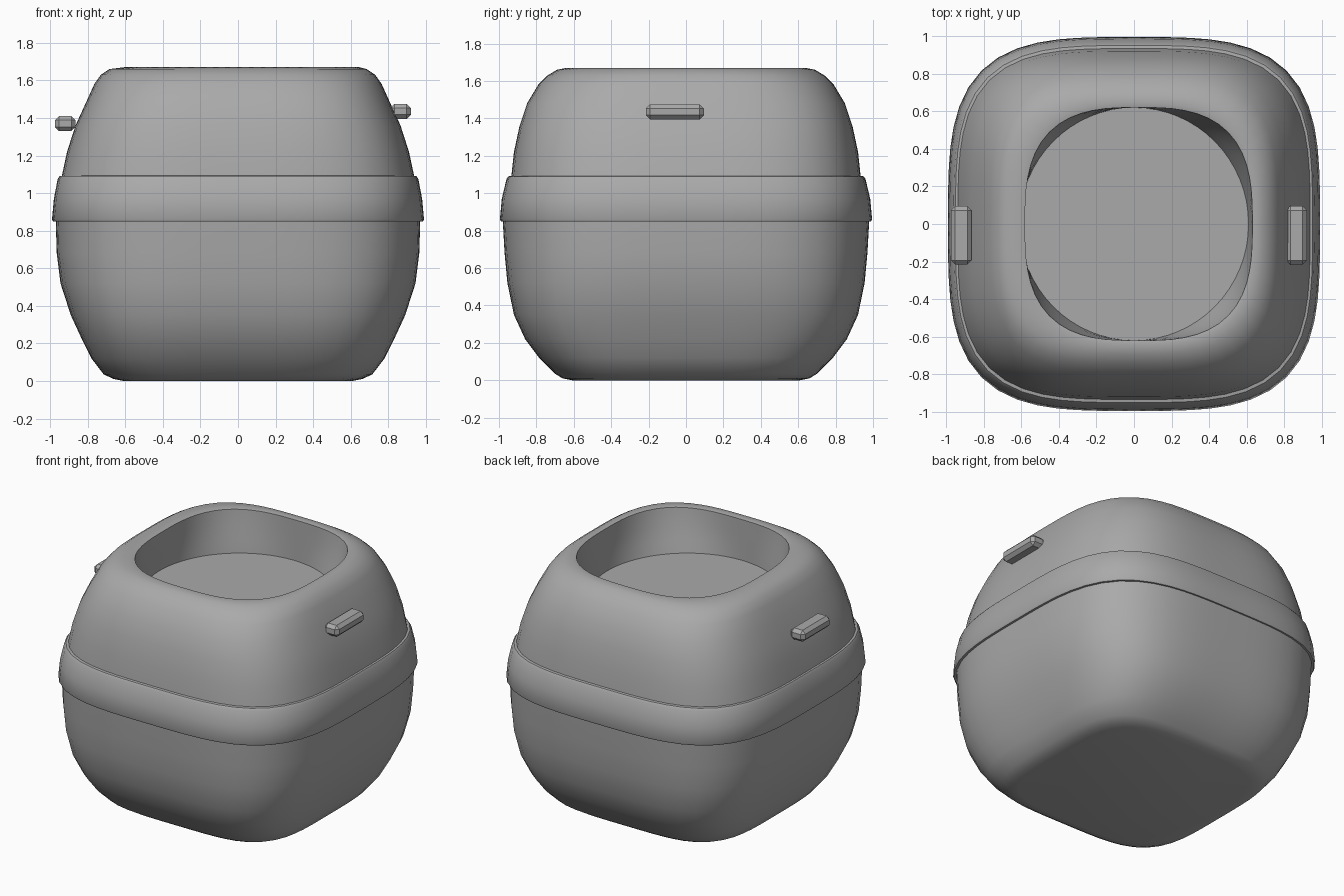
import bpy, bmesh
from math import sin, cos, pi, radians, copysign

cube = bpy.data.objects.get("Cube")
if cube:
    bpy.data.objects.remove(cube, do_unlink=True)

grey = bpy.data.materials.new("plain grey")
grey.use_nodes = True
grey.diffuse_color = (0.4, 0.4, 0.4, 1)
grey.node_tree.nodes["Principled BSDF"].inputs["Base Color"].default_value = (0.4, 0.4, 0.4, 1)

SEGMENTS = 64


def finish(bm, name, angle=40):
    bmesh.ops.recalc_face_normals(bm, faces=bm.faces)
    mesh = bpy.data.meshes.new(name)
    bm.to_mesh(mesh)
    bm.free()
    mesh.materials.append(grey)
    obj = bpy.data.objects.new(name, mesh)
    bpy.context.collection.objects.link(obj)
    bpy.ops.object.select_all(action='DESELECT')
    obj.select_set(True)
    bpy.context.view_layer.objects.active = obj
    bpy.ops.object.shade_smooth_by_angle(angle=radians(angle))
    return obj


def rounded_ring(bm, z, rx, ry, power, cx=0.0):
    """Ring of vertices on a rounded square (power 2 is an ellipse)."""
    ring = []
    for i in range(SEGMENTS):
        c, s = cos(2 * pi * i / SEGMENTS), sin(2 * pi * i / SEGMENTS)
        k = (abs(c) ** power + abs(s) ** power) ** (-1 / power)
        ring.append(bm.verts.new((cx + rx * c * k, ry * s * k, z)))
    return ring


def loft(name, sections, cap_start=False, cap_end=False):
    bm = bmesh.new()
    rings = [rounded_ring(bm, *section) for section in sections]
    for a, b in zip(rings, rings[1:]):
        for i in range(SEGMENTS):
            j = (i + 1) % SEGMENTS
            bm.faces.new((a[i], a[j], b[j], b[i]))
    if cap_start:
        bm.faces.new(rings[0])
    if cap_end:
        bm.faces.new(rings[-1])
    return finish(bm, name)


# Lower tub: height, half width, half depth, squareness
loft("tub", [
    (0.0, 0.61, 0.61, 4.2), (0.01, 0.66, 0.66, 4.2), (0.035, 0.715, 0.70, 4.1),
    (0.12, 0.78, 0.785, 4.0), (0.22, 0.83, 0.86, 3.9), (0.35, 0.89, 0.92, 3.8),
    (0.52, 0.945, 0.955, 3.6), (0.68, 0.965, 0.97, 3.5), (0.86, 0.97, 0.98, 3.5),
], cap_start=True)

# Band around the middle, turned in at both edges
loft("band", [
    (0.85, 0.95, 0.95, 3.5), (0.85, 0.985, 0.99, 3.5), (0.86, 0.99, 0.995, 3.5),
    (0.97, 0.98, 0.985, 3.5), (1.075, 0.96, 0.96, 3.5), (1.09, 0.95, 0.95, 3.5),
    (1.095, 0.92, 0.92, 3.5),
])

# Lid dome running over the rim and down into the round recess
loft("lid", [
    (1.08, 0.94, 0.935, 3.5), (1.22, 0.91, 0.92, 3.5), (1.36, 0.865, 0.89, 3.5),
    (1.48, 0.81, 0.85, 3.5), (1.58, 0.765, 0.79, 3.4), (1.63, 0.73, 0.74, 3.3),
    (1.66, 0.685, 0.69, 3.2), (1.67, 0.625, 0.64, 3.0, 0.02),
    (1.665, 0.605, 0.62, 2.9, 0.025), (1.56, 0.605, 0.62, 2.6, 0.02),
    (1.46, 0.61, 0.62, 2.2, 0.01), (1.38, 0.61, 0.62, 2.0),
], cap_end=True)

# Side handles: small bevelled bars
for name, x, z in (("left_handle", 0.865, 1.435), ("right_handle", -0.92, 1.37)):
    bm = bmesh.new()
    bmesh.ops.create_cube(bm, size=1)
    bmesh.ops.scale(bm, vec=(0.11, 0.31, 0.08), verts=bm.verts)
    bmesh.ops.bevel(bm, geom=bm.edges[:], offset=0.022, segments=1, affect='EDGES')
    bmesh.ops.translate(bm, vec=(x, -0.06, z), verts=bm.verts)
    finish(bm, name, 30)
